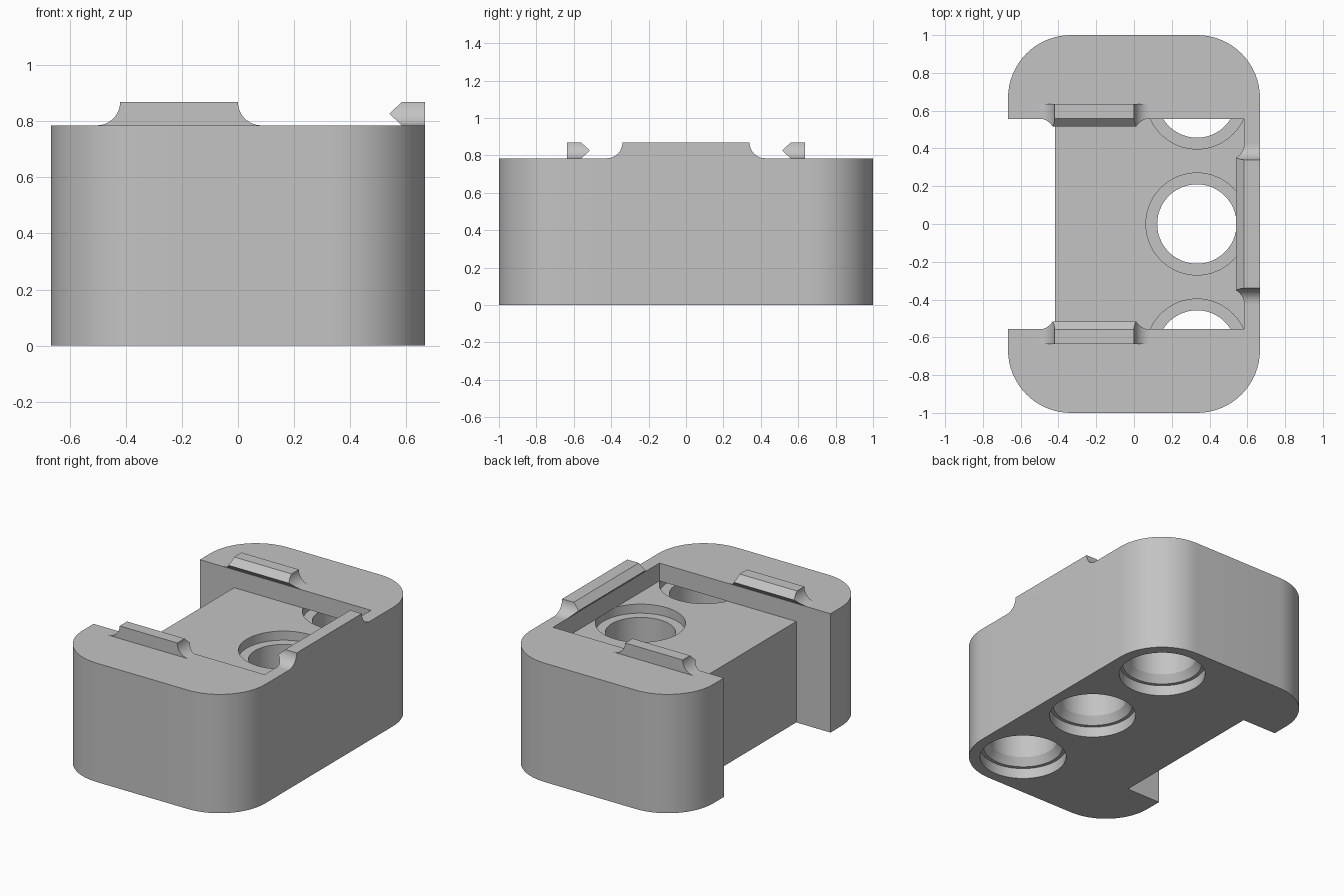
import bpy, bmesh, math
from mathutils import Vector

old = bpy.data.objects.get("Cube")
if old:
    bpy.data.objects.remove(old, do_unlink=True)

TOP, FLOOR = 0.785, 0.667          # rim height and pocket floor height
HX, HY, R = 0.667, 1.0, 0.333      # half sizes and corner radius
TAB = 0.083                        # tab height

grey = bpy.data.materials.new("plain_grey")
grey.use_nodes = True
grey.diffuse_color = (0.55, 0.55, 0.55, 1)
grey.node_tree.nodes["Principled BSDF"].inputs["Base Color"].default_value = (0.55, 0.55, 0.55, 1)


def make(name, bm):
    bmesh.ops.recalc_face_normals(bm, faces=bm.faces)
    me = bpy.data.meshes.new(name)
    bm.to_mesh(me)
    bm.free()
    me.materials.append(grey)
    ob = bpy.data.objects.new(name, me)
    bpy.context.collection.objects.link(ob)
    return ob


def prism(bm, points, direction):
    face = bm.faces.new([bm.verts.new(p) for p in points])
    grown = bmesh.ops.extrude_face_region(bm, geom=[face], use_keep_orig=True)
    moved = [v for v in grown["geom"] if isinstance(v, bmesh.types.BMVert)]
    bmesh.ops.translate(bm, verts=moved, vec=Vector(direction))


def box(bm, lo, hi):
    pts = [(lo[0], lo[1], lo[2]), (hi[0], lo[1], lo[2]), (hi[0], hi[1], lo[2]), (lo[0], hi[1], lo[2])]
    prism(bm, pts, (0, 0, hi[2] - lo[2]))


def lathe(bm, profile, cx, cy, n=64):
    rings = [[bm.verts.new((cx + r * math.cos(math.tau * i / n), cy + r * math.sin(math.tau * i / n), z))
              for i in range(n)] for r, z in profile]
    for a, b in zip(rings, rings[1:]):
        for i in range(n):
            bm.faces.new((a[i], a[(i + 1) % n], b[(i + 1) % n], b[i]))
    bm.faces.new(rings[0])
    bm.faces.new(rings[-1])


def boolean(ob, cutter, operation):
    mod = ob.modifiers.new("shape", 'BOOLEAN')
    mod.operation = operation
    mod.solver = 'EXACT'
    mod.object = cutter
    bpy.context.view_layer.objects.active = ob
    bpy.ops.object.modifier_apply(modifier=mod.name)
    bpy.data.objects.remove(cutter, do_unlink=True)


def smooth(ob):
    bpy.ops.object.select_all(action='DESELECT')
    ob.select_set(True)
    bpy.context.view_layer.objects.active = ob
    bpy.ops.object.shade_smooth_by_angle(angle=math.radians(25))


# Body: rounded block
outline = []
for k, (sx, sy) in enumerate(((1, 1), (-1, 1), (-1, -1), (1, -1))):
    for i in range(17):
        a = math.pi / 2 * (k + i / 16)
        outline.append((sx * (HX - R) + R * math.cos(a), sy * (HY - R) + R * math.sin(a), 0))
bm = bmesh.new()
prism(bm, outline, (0, 0, TOP))
body = make("body", bm)

# Three stepped holes, recessed at both ends
bm = bmesh.new()
for y in (-0.667, 0, 0.667):
    lathe(bm, [(0.265, -0.05), (0.265, 0.07), (0.243, 0.07), (0.21, 0.12),
               (0.21, FLOOR - 0.06), (0.27, FLOOR - 0.06), (0.27, FLOOR)], 0.333, y)
boolean(body, make("hole_cutter", bm), 'DIFFERENCE')

# Shallow pocket, then the full-height notch in the open side
bm = bmesh.new()
box(bm, (-0.8, -0.555, FLOOR), (0.583, 0.555, 1))
boolean(body, make("pocket_cutter", bm), 'DIFFERENCE')
bm = bmesh.new()
box(bm, (-0.8, -0.555, -0.1), (-0.417, 0.555, 1))
boolean(body, make("notch_cutter", bm), 'DIFFERENCE')
smooth(body)


# Snap tabs: pointed section along the wall, trimmed by concave flared ends
def tab(name, back, edge, tip, mid, half, to_world):
    bm = bmesh.new()
    section = [(back, TOP), (edge, TOP), (tip, TOP + TAB / 2), (edge, TOP + TAB), (back, TOP + TAB)]
    span = half + TAB + 0.02
    start = [Vector(to_world(mid - span, d, z)) for d, z in section]
    prism(bm, start, Vector(to_world(mid + span, back, TOP)) - start[0])
    ob = make(name, bm)

    flare = []
    for i in range(13):
        a = math.pi / 2 * i / 12
        flare.append((half + TAB * (1 - math.sin(a)), TOP + TAB * (1 - math.cos(a))))
    flare = flare[::-1]
    side = flare + [(-u, z) for u, z in flare[::-1]]
    near, far = tip - 0.1, back + 0.1
    if back < tip:
        near, far = tip + 0.1, back - 0.1
    bm = bmesh.new()
    start = [Vector(to_world(mid + u, near, z)) for u, z in side]
    prism(bm, start, Vector(to_world(mid + side[0][0], far, side[0][1])) - start[0])
    boolean(ob, make(name + "_trim", bm), 'INTERSECT')
    smooth(ob)


for label, s in (("front", -1), ("back", 1)):
    tab(label + "_tab", 0.635, 0.558, 0.515, -0.21, 0.21, lambda u, d, z, s=s: (u, s * d, z))
tab("side_tab", HX, 0.583, 0.54, 0, 0.34, lambda u, d, z: (d, u, z))
